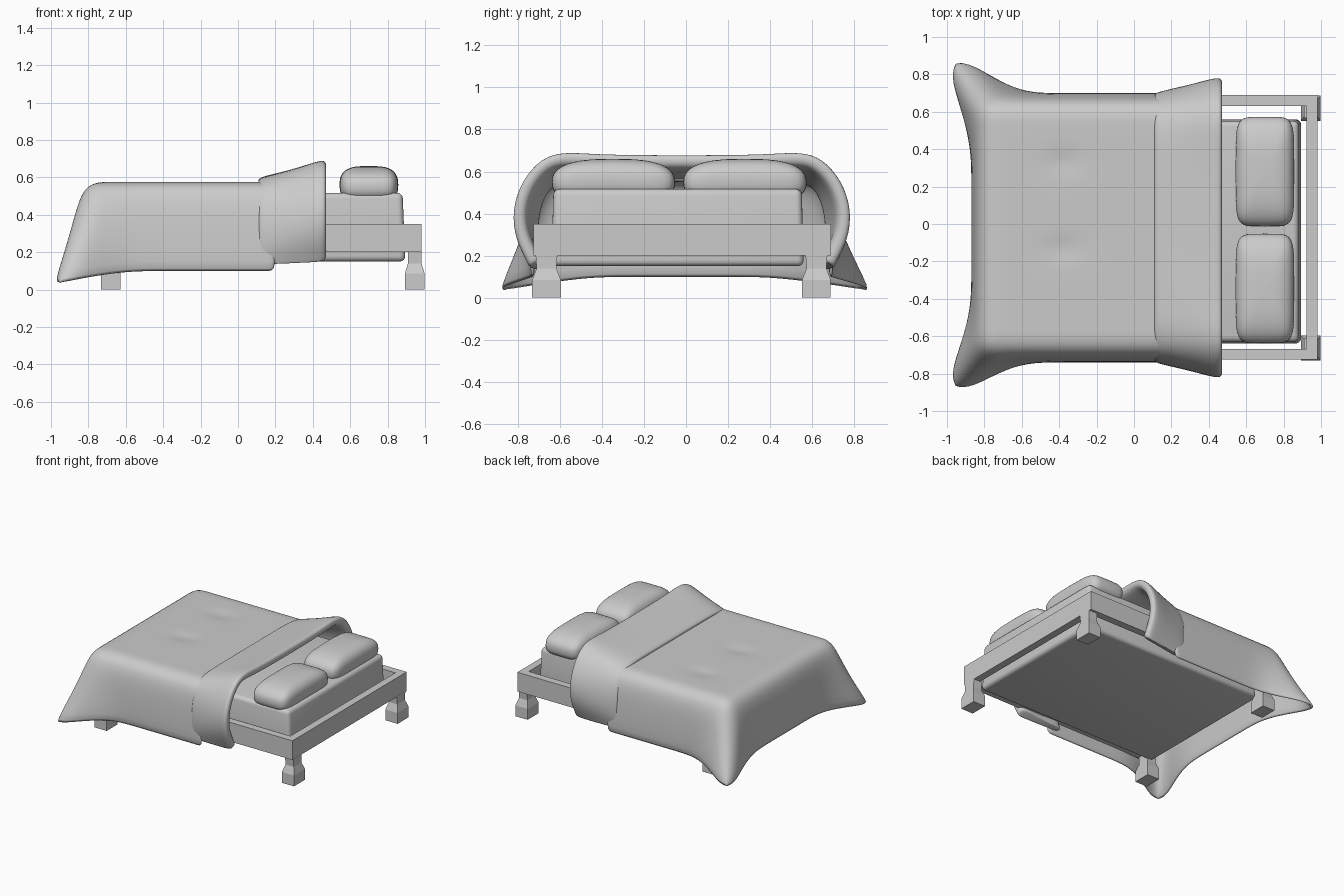
import bpy, bmesh, math
from mathutils import Vector

if "Cube" in bpy.data.objects:
    bpy.data.objects.remove(bpy.data.objects["Cube"])

YC = -0.02  # the bed sits slightly off centre in y


def make(name, verts, faces, smooth=False, recalc=True):
    me = bpy.data.meshes.new(name)
    me.from_pydata([tuple(v) for v in verts], [], faces)
    if recalc:
        bm = bmesh.new()
        bm.from_mesh(me)
        bmesh.ops.recalc_face_normals(bm, faces=bm.faces)
        bm.to_mesh(me)
        bm.free()
    ob = bpy.data.objects.new(name, me)
    bpy.context.collection.objects.link(ob)
    for p in me.polygons:
        p.use_smooth = smooth
    return ob


def stack(name, rings, closed=False):
    """Join equal-length vertex rings; cap the ends or close the stack into a loop."""
    n, m = len(rings[0]), len(rings)
    faces = [(i * n + j, i * n + (j + 1) % n, (i + 1) % m * n + (j + 1) % n, (i + 1) % m * n + j)
             for i in range(m if closed else m - 1) for j in range(n)]
    if not closed:
        faces += [tuple(range(n)), tuple(range((m - 1) * n, m * n))]
    return make(name, [v for r in rings for v in r], faces)


def rect(x0, x1, y0, y1, z):
    return [(x0, y0, z), (x1, y0, z), (x1, y1, z), (x0, y1, z)]


# Open frame with mitred rails
t = 0.058
outer, inner = (-0.72, 0.98, -0.725, 0.69), (-0.72 + t, 0.98 - t, -0.725 + t, 0.69 - t)
stack("bed_frame", [rect(*outer, 0.2), rect(*outer, 0.35), rect(*inner, 0.35), rect(*inner, 0.2)], True)

# Flared block legs
for end, cx in (("foot", -0.68), ("head", 0.945)):
    for side, cy in (("front", -0.663), ("back", 0.62)):
        prof = [(0, .053, .068), (.085, .053, .068), (.14, .036, .047), (.205, .036, .052)]
        stack(f"{end}_{side}_leg", [rect(cx - a, cx + a, cy - b, cy + b, z) for z, a, b in prof])

# Mattress
mattress = stack("mattress", [rect(-0.70, 0.895, -0.64, 0.56, 0.15), rect(-0.70, 0.88, -0.63, 0.55, 0.517)])
bev = mattress.modifiers.new("round", "BEVEL")
bev.width, bev.segments = 0.03, 4
for p in mattress.data.polygons:
    p.use_smooth = True

# Pillows: cushioned super-ellipsoids
def spow(v, e):
    return math.copysign(abs(v) ** e, v)

for name, cy in (("front_pillow", -0.345), ("back_pillow", 0.28)):
    bm = bmesh.new()
    bmesh.ops.create_uvsphere(bm, u_segments=48, v_segments=24, radius=1)
    for v in bm.verts:
        x, y, z = v.co
        c = max(math.hypot(x, y), 1e-6)
        r = c ** 0.6 if c > 1e-5 else 0
        px, py = r * spow(x / c, 0.35), r * spow(y / c, 0.35)
        v.co = (0.70 + 0.157 * px, cy + 0.293 * py, 0.56 + 0.1 * spow(z, 0.8) - 0.012 * py * py)
    me = bpy.data.meshes.new(name)
    bm.to_mesh(me)
    bm.free()
    for p in me.polygons:
        p.use_smooth = True
    bpy.context.collection.objects.link(bpy.data.objects.new(name, me))

# Blanket: flat top, rounded drop on three sides, flared foot corners
drop = [(0, .575), (.05, .566), (.09, .535), (.113, .48), (.127, .4), (.135, .3), (.14, .2), (.14, .095)]
K = len(drop) - 1
FOOT, HALF = -0.73, 0.58
NX, NY = 22, 26
verts = []
rows, cols = K + NX + 1, 2 * K + NY + 1
for i in range(rows):
    ka = max(K - i, 0)
    bx = FOOT + max(i - K, 0) / NX * (0.2 - FOOT)
    for j in range(cols):
        kb = max(K - j, j - K - NY, 0)
        s = -1 if j < K + NY / 2 else 1
        by = -HALF + min(max(j - K, 0), NY) / NY * 2 * HALF
        k = max(ka, kb)
        out, z = drop[k]
        ang = math.atan2(kb, ka)
        x = bx - (out * math.cos(ang) if k else 0)
        y = YC + by + (s * out * math.sin(ang) if k else 0)
        # corner flare
        low = max(0, (0.575 - z) / 0.48) ** 1.6
        d = math.hypot(x + 0.84, y - (YC + s * 0.68))
        w = low * math.exp(-(d / 0.17) ** 2)
        x, y, z = x - 0.13 * w, y + s * 0.19 * w + 0.015 * w, z - 0.055 * w
        # soft dents on top
        for dy in (-0.13, 0.33):
            z -= 0.012 * math.exp(-((x + 0.38) / 0.1) ** 2 - ((y - dy) / 0.06) ** 2)
        verts.append((x, y, z))
faces = [(i * cols + j, (i + 1) * cols + j, (i + 1) * cols + j + 1, i * cols + j + 1)
         for i in range(rows - 1) for j in range(cols - 1)]
blanket = make("blanket", verts, faces, True, False)
sol = blanket.modifiers.new("thickness", "SOLIDIFY")
sol.thickness, sol.offset = 0.022, -1
blanket.modifiers.new("soft", "SUBSURF").levels = 1

# Turned-back blanket fold: a band that widens towards the pillows
lo = [(0, .6), (.25, .6), (.45, .6), (.58, .59), (.67, .54), (.715, .43), (.725, .31), (.72, .21), (.70, .13)]
hi = [(0, .685), (.22, .685), (.42, .69), (.56, .702), (.67, .675), (.77, .56), (.815, .42), (.80, .28), (.73, .145)]
mirror = lambda c: [Vector((-y, z)) for y, z in reversed(c[1:])] + [Vector(p) for p in c]
lo, hi = mirror(lo), mirror(hi)
# cross-section: x, blend between narrow and wide outline, inward depth
section = [(.105, 0, .03), (.11, 0, .004), (.15, .1, 0), (.3, .5, 0), (.43, .93, 0), (.472, 1, .006),
           (.474, 1, .06), (.43, .93, .075), (.3, .5, .055), (.14, 0, .05)]
rings = []
for i in range(len(lo)):
    ring = []
    for x, f, depth in section:
        pt = lambda q: lo[q].lerp(hi[q], f)
        d = (pt(min(i + 1, len(lo) - 1)) - pt(max(i - 1, 0))).normalized()
        p = pt(i) + Vector((d.y, -d.x)) * depth
        ring.append((x, p.x + YC, p.y))
    if i in (0, len(lo) - 1):
        rings.append(ring)  # doubled end loop keeps the hem crisp
        ring = [(a, b, c + 0.008) for a, b, c in ring]
        rings.append(ring)
        if i:
            rings[-1], rings[-2] = rings[-2], rings[-1]
    else:
        rings.append(ring)
fold = stack("blanket_fold", rings)
for p in fold.data.polygons:
    p.use_smooth = True
sub = fold.modifiers.new("soft", "SUBSURF")
sub.levels = sub.render_levels = 2
